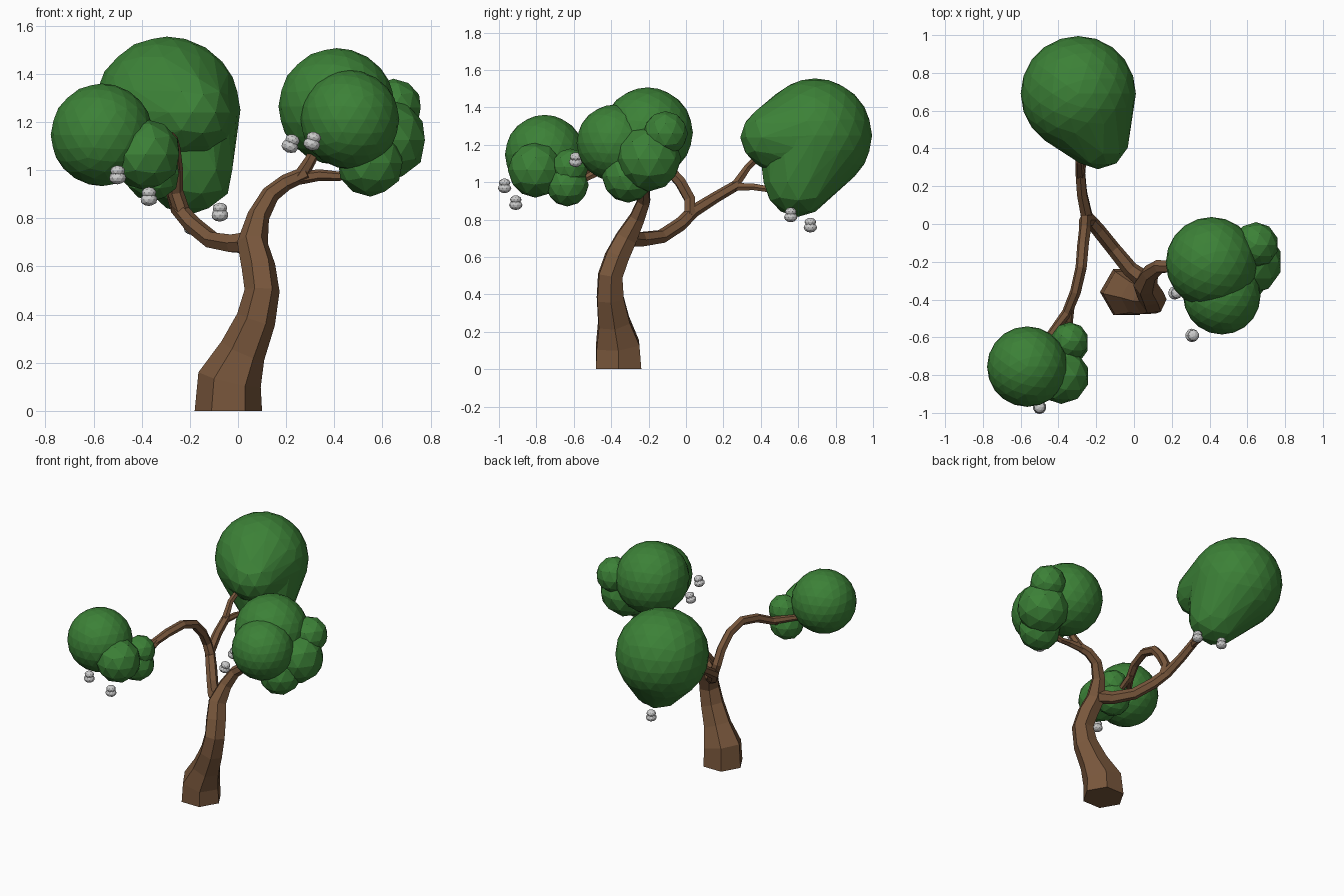
import bpy, bmesh, math
from mathutils import Vector, Matrix

if "Cube" in bpy.data.objects:
    bpy.data.objects.remove(bpy.data.objects["Cube"])


def material(name, rgb):
    m = bpy.data.materials.new(name)
    m.diffuse_color = (*rgb, 1)
    m.use_nodes = True
    m.node_tree.nodes["Principled BSDF"].inputs["Base Color"].default_value = m.diffuse_color
    return m


BARK = material("brown bark", (0.19, 0.095, 0.045))
LEAF = material("leaf green", (0.045, 0.22, 0.038))
NUT = material("pale grey", (0.6, 0.6, 0.6))


def finish(bm, name, mat):
    bmesh.ops.recalc_face_normals(bm, faces=bm.faces[:])
    me = bpy.data.meshes.new(name)
    bm.to_mesh(me)
    bm.free()
    me.materials.append(mat)
    ob = bpy.data.objects.new(name, me)
    bpy.context.collection.objects.link(ob)
    return ob


def limb(name, pts, sides=6, start=None):
    """Tapered tube through (x, y, z, radius) points."""
    bm = bmesh.new()
    P = [Vector(p[:3]) for p in pts]
    rings, u = [], Vector((1, 0, 0))
    for i, p in enumerate(P):
        t = (P[min(i + 1, len(P) - 1)] - P[max(i - 1, 0)]).normalized()
        if i == 0 and start:
            t = Vector(start)
        if abs(u.dot(t)) > 0.95:
            u = Vector((0, 0, 1))
        u = (u - t * u.dot(t)).normalized()
        v = t.cross(u)
        rings.append([bm.verts.new(p + pts[i][3] * (
            u * math.cos(a) + v * math.sin(a)))
            for a in (2 * math.pi * k / sides for k in range(sides))])
    for a, b in zip(rings, rings[1:]):
        for k in range(sides):
            j = (k + 1) % sides
            bm.faces.new((a[k], a[j], b[j], b[k]))
    bm.faces.new(rings[0][::-1])
    bm.faces.new(rings[-1])
    return finish(bm, name, BARK)


def ball(bm, x, y, z, r, sub=3):
    return bmesh.ops.create_icosphere(
        bm, subdivisions=sub, radius=r,
        matrix=Matrix.Translation((x, y, z)))["verts"]


def foliage(name, balls, sub=3):
    bm = bmesh.new()
    for b in balls:
        ball(bm, *b, sub)
    return finish(bm, name, LEAF)


def hull_foliage(name, main, lobe):
    """Two balls wrapped in one skin, so the lobe blends into the crown."""
    bm = bmesh.new()
    ball(bm, *main)
    ball(bm, *lobe, 2)
    res = bmesh.ops.convex_hull(bm, input=bm.verts[:])
    junk = {g for g in res["geom_interior"] + res["geom_unused"]
            if isinstance(g, bmesh.types.BMVert) and g.is_valid}
    bmesh.ops.delete(bm, geom=list(junk), context='VERTS')
    return finish(bm, name, LEAF)


# trunk, leaning right and then bending up
limb("trunk", [(-0.04, -0.36, 0, 0.14), (-0.035, -0.365, 0.13, 0.133),
               (0.02, -0.385, 0.25, 0.097), (0.075, -0.405, 0.38, 0.082),
               (0.1, -0.405, 0.5, 0.073), (0.085, -0.37, 0.6, 0.071),
               (0.06, -0.32, 0.7, 0.064), (0.085, -0.26, 0.81, 0.046),
               (0.135, -0.225, 0.9, 0.038), (0.2, -0.225, 0.95, 0.034),
               (0.29, -0.25, 0.99, 0.03)], start=(0, 0, 1))
# right branch twigs
limb("right_twig_upper", [(0.26, -0.24, 0.975, 0.03), (0.3, -0.26, 1.04, 0.025),
                          (0.34, -0.27, 1.12, 0.02)])
limb("right_twig_lower", [(0.24, -0.235, 0.965, 0.028), (0.34, -0.25, 0.98, 0.024),
                          (0.42, -0.25, 0.975, 0.02), (0.54, -0.25, 1.02, 0.015)])
# back branch and twigs
limb("back_branch", [(0.06, -0.3, 0.7, 0.05), (-0.02, -0.24, 0.695, 0.042),
                     (-0.11, -0.13, 0.71, 0.038), (-0.19, -0.03, 0.775, 0.037),
                     (-0.25, 0.04, 0.845, 0.034), (-0.275, 0.16, 0.92, 0.03),
                     (-0.285, 0.28, 0.99, 0.028)])
limb("back_twig_upper", [(-0.285, 0.26, 0.98, 0.026), (-0.29, 0.33, 1.08, 0.021),
                         (-0.26, 0.42, 1.17, 0.018)])
limb("back_twig_lower", [(-0.285, 0.25, 0.975, 0.025), (-0.27, 0.36, 0.975, 0.02),
                         (-0.24, 0.52, 0.95, 0.016)])
# arching branch toward the front
limb("front_branch", [(-0.23, 0.02, 0.82, 0.034), (-0.26, 0.02, 0.91, 0.033),
                      (-0.26, -0.03, 1.0, 0.032), (-0.27, -0.11, 1.09, 0.031),
                      (-0.28, -0.23, 1.13, 0.03), (-0.31, -0.36, 1.11, 0.029),
                      (-0.355, -0.47, 1.06, 0.027), (-0.47, -0.62, 1.06, 0.018)])
limb("front_twig", [(-0.34, -0.43, 1.075, 0.026), (-0.345, -0.52, 1.03, 0.021),
                    (-0.35, -0.62, 0.98, 0.016)])

# back crown
main = (-0.295, 0.69, 1.25, 0.305)
hull_foliage("back_crown_lower", main, (-0.2, 0.6, 1.0, 0.185))
hull_foliage("back_crown_side", main, (-0.19, 0.455, 1.24, 0.165))
# front left crown
foliage("left_crown", [(-0.565, -0.755, 1.147, 0.213)])
foliage("left_crown_lobes", [(-0.385, -0.805, 1.065, 0.148),
                             (-0.355, -0.635, 0.985, 0.115),
                             (-0.34, -0.62, 1.08, 0.1)], 2)
# right crown
foliage("right_crown", [(0.41, -0.205, 1.265, 0.242),
                        (0.465, -0.38, 1.21, 0.205)])
foliage("right_crown_lobes", [(0.61, -0.2, 1.125, 0.175),
                              (0.55, -0.31, 1.03, 0.14),
                              (0.645, -0.11, 1.26, 0.12)], 2)

# small two-part fruits below the crowns
fruits = [(-0.5, -0.97, 0.98, 0), (-0.37, -0.91, 0.89, 0),
          (0.31, -0.59, 1.12, 0.3), (0.22, -0.365, 1.11, 0.4),
          (-0.075, 0.56, 0.825, 0), (-0.19, 0.665, 0.77, 0)]
for i, (x, y, z, tilt) in enumerate(fruits):
    bm = bmesh.new()
    for dz, r, h in ((0.017, 0.031, 0.023), (-0.012, 0.036, 0.027)):
        bmesh.ops.create_icosphere(
            bm, subdivisions=2, radius=1,
            matrix=Matrix.Translation((0, 0, dz)) @ Matrix.Diagonal((r, r, h, 1)))
    bm.transform(Matrix.Translation((x, y, z)) @ Matrix.Rotation(tilt, 4, 'Y'))
    finish(bm, "fruit_%d" % (i + 1), NUT)
